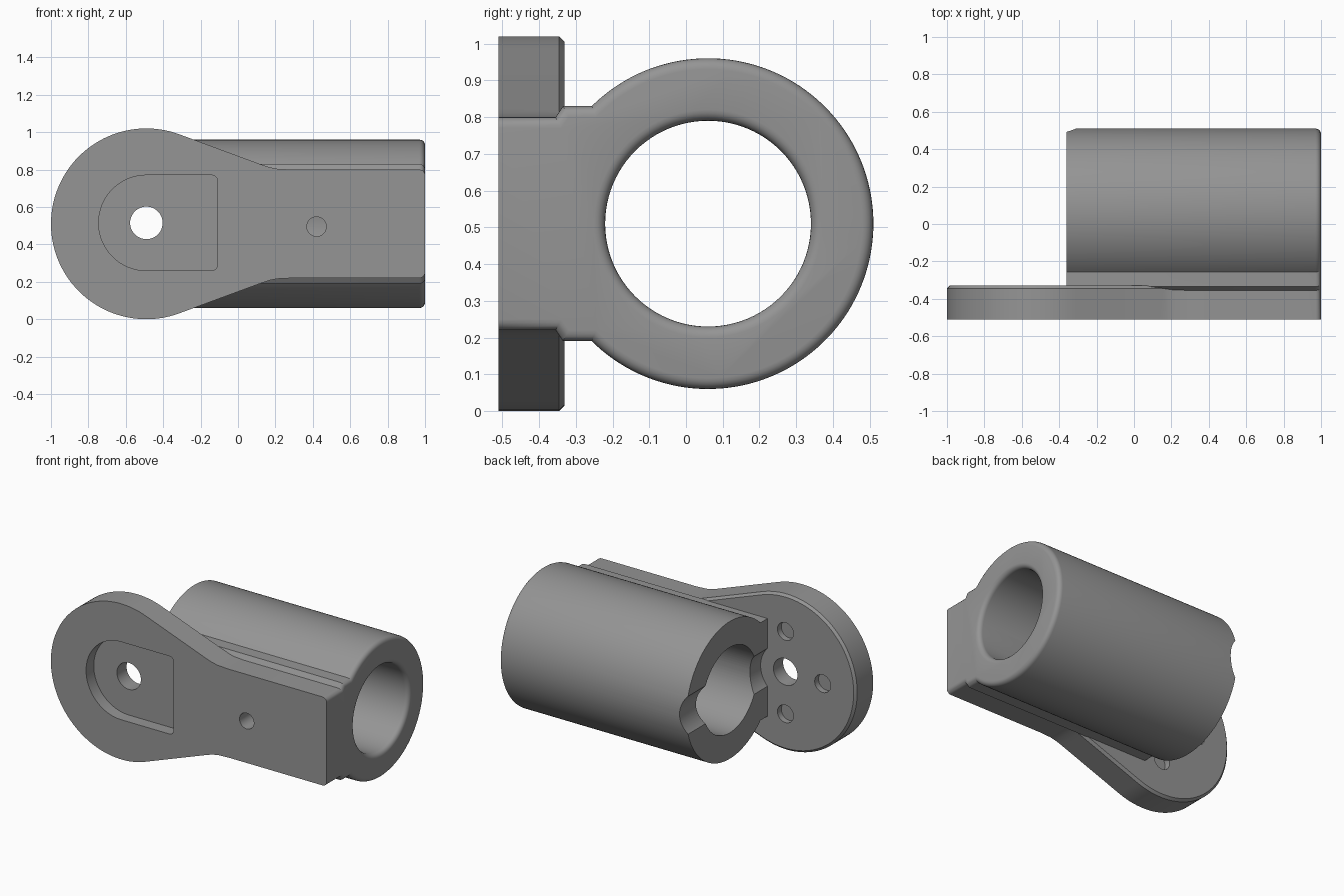
import bpy, bmesh, math
from mathutils import Vector

if "Cube" in bpy.data.objects:
    bpy.data.objects.remove(bpy.data.objects["Cube"])

grey = bpy.data.materials.new("grey_metal")
grey.diffuse_color = (0.3, 0.3, 0.3, 1)
grey.use_nodes = True
grey.node_tree.nodes["Principled BSDF"].inputs["Base Color"].default_value = grey.diffuse_color
CX, CZ = -0.49, 0.51          # centre of the round flange
TY, TR, BORE = 0.06, 0.45, 0.28   # tube centre y, outer and inner radius


def arc(cx, cy, r, a0, a1, n):
    return [(cx + r * math.cos(math.radians(a0 + (a1 - a0) * i / n)),
             cy + r * math.sin(math.radians(a0 + (a1 - a0) * i / n))) for i in range(n + 1)]


def prism(name, pts, start, length, axis, bevel_rule=None, width=0.0, segs=1):
    """Extrude a closed outline along x (points are y,z) or y (points are x,z)."""
    bm = bmesh.new()
    put = (lambda p: (start, p[0], p[1])) if axis == 'x' else (lambda p: (p[0], start, p[1]))
    face = bm.faces.new([bm.verts.new(put(p)) for p in pts])
    ext = bmesh.ops.extrude_face_region(bm, geom=[face])
    move = Vector((length, 0, 0)) if axis == 'x' else Vector((0, length, 0))
    bmesh.ops.translate(bm, vec=move, verts=[v for v in ext['geom'] if isinstance(v, bmesh.types.BMVert)])
    bmesh.ops.recalc_face_normals(bm, faces=bm.faces[:])
    if bevel_rule:
        edges = [e for e in bm.edges if bevel_rule(*(v.co for v in e.verts))]
        bmesh.ops.bevel(bm, geom=edges, offset=width, segments=segs, profile=0.5,
                        affect='EDGES', clamp_overlap=True)
    return to_object(name, bm)


def to_object(name, bm):
    me = bpy.data.meshes.new(name)
    bm.to_mesh(me)
    bm.free()
    ob = bpy.data.objects.new(name, me)
    bpy.context.collection.objects.link(ob)
    return ob


def disc(name, x, z, r, y0, y1, n=48):
    return prism(name, arc(x, z, r, 0, 360, n)[:-1], y0, y1 - y0, 'y')


def boolean(target, other, op):
    mod = target.modifiers.new(other.name, 'BOOLEAN')
    mod.operation, mod.solver, mod.object = op, 'EXACT', other
    bpy.context.view_layer.objects.active = target
    bpy.ops.object.modifier_apply(modifier=mod.name)
    bpy.data.objects.remove(other)


# Tube body with its mounting foot, rounded at the right end only
a = 180 - math.degrees(math.asin(0.32 / TR))
top = [(-0.335, 0.83), (-0.355, 0.80), (-0.51, 0.80)]
bottom = [(y, 1.02 - z) for y, z in reversed(top)]
profile = arc(TY, CZ, TR, -a, a, 110) + top + bottom
body = prism("bracket", profile, -0.36, 1.36, 'x',
             lambda p, q: p.x > 0.99 and q.x > 0.99 and not (p.y < -0.5 and q.y < -0.5), 0.03, 5)

# Round flange tapering into the foot, chamfered on the back
head = arc(CX, CZ, 0.51, 69.7, 290.3, 80)
side = [(0.13, 0.825), (0.17, 0.812), (0.21, 0.804), (0.30, 0.7995)]
outline = head + [(x, 1.02 - z) for x, z in side] + side[::-1]
flange = prism("flange", outline, -0.51, 0.18, 'y',
               lambda p, q: p.y > -0.34 and q.y > -0.34 and not (p.x > 0.29 and q.x > 0.29), 0.015)
boolean(body, flange, 'UNION')

# Bore, flared at the right end
bm = bmesh.new()
line = [(-0.6, BORE)] + [(0.97 + 0.03 * math.sin(t), BORE + 0.03 * (1 - math.cos(t)))
                         for t in [i * math.pi / 10 for i in range(6)]] + [(1.1, BORE + 0.03)]
N = 96
rings = [[bm.verts.new((x, TY + r * math.cos(2 * math.pi * i / N), CZ + r * math.sin(2 * math.pi * i / N)))
          for i in range(N)] for x, r in line]
for r0, r1 in zip(rings, rings[1:]):
    for i in range(N):
        bm.faces.new((r0[i], r0[(i + 1) % N], r1[(i + 1) % N], r1[i]))
bm.faces.new(rings[0])
bm.faces.new(rings[-1])
bmesh.ops.recalc_face_normals(bm, faces=bm.faces[:])
boolean(body, to_object("bore_cutter", bm), 'DIFFERENCE')

# D-shaped pocket in the front
pocket = (arc(CX, 0.515, 0.255, 90, 270, 40) + arc(-0.14, 0.29, 0.03, -90, 0, 6)
          + arc(-0.14, 0.74, 0.03, 0, 90, 6))
boolean(body, prism("pocket_cutter", pocket, -0.6, 0.17, 'y'), 'DIFFERENCE')

# Bolt hole, tool clearance through the tube end, and set screw hole
boolean(body, disc("bolt_cutter", CX, 0.515, 0.087, -0.6, -0.2), 'DIFFERENCE')
boolean(body, disc("clearance_cutter", CX, CZ, 0.18, -0.33, 0.7, 64), 'DIFFERENCE')
boolean(body, disc("screw_cutter", 0.42, 0.495, 0.052, -0.6, 0.0), 'DIFFERENCE')

# Three shallow holes in the back of the flange
for ang in (90, 180, 270):
    t = math.radians(ang)
    boolean(body, disc("dimple_cutter", CX + 0.27 * math.cos(t), CZ + 0.27 * math.sin(t), 0.058,
                       -0.37, -0.2), 'DIFFERENCE')

body.data.materials.clear()
body.data.materials.append(grey)
for p in body.data.polygons:
    p.material_index = 0
bpy.ops.object.select_all(action='DESELECT')
body.select_set(True)
bpy.context.view_layer.objects.active = body
bpy.ops.object.shade_smooth_by_angle(angle=math.radians(30))
